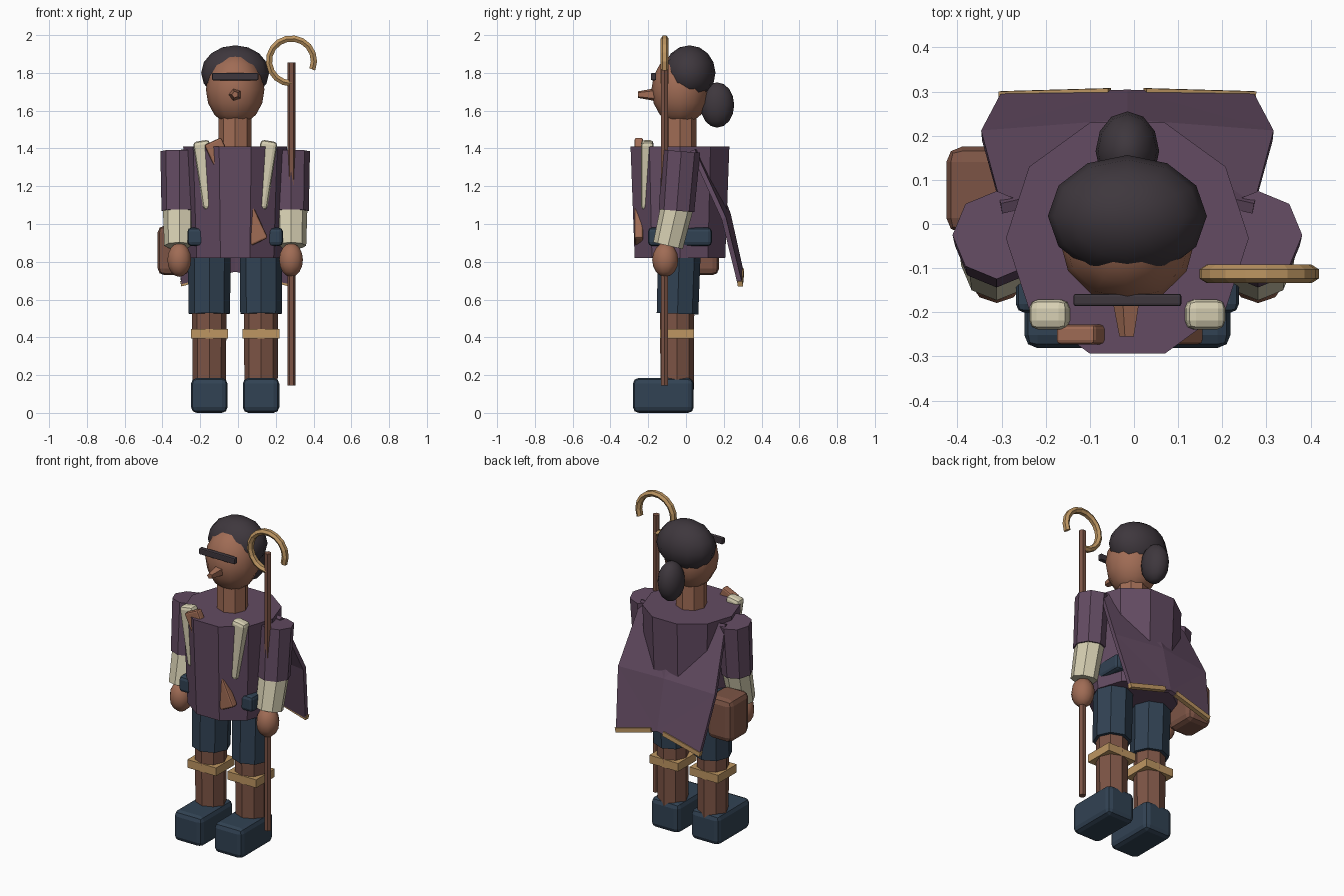
import bpy, bmesh, math
from mathutils import Vector, Matrix

if "Cube" in bpy.data.objects:
    bpy.data.objects.remove(bpy.data.objects["Cube"])

CX, CY = -0.015, -0.032          # body axis


def material(name, r, g, b):
    m = bpy.data.materials.new(name)
    lin = [((c / 255 + 0.055) / 1.055) ** 2.4 for c in (r, g, b)]
    m.diffuse_color = (*lin, 1)
    m.use_nodes = True
    m.node_tree.nodes["Principled BSDF"].inputs["Base Color"].default_value = m.diffuse_color
    return m


PURPLE = material("plum cloth", 99, 75, 98)
SKIN = material("skin", 160, 108, 85)
BROWN = material("brown", 124, 84, 69)
NAVY = material("navy", 49, 66, 83)
CREAM = material("cream linen", 214, 207, 178)
TAN = material("tan", 190, 150, 98)
DARK = material("dark hair", 62, 55, 61)


def finish(name, bm, mat, smooth=False):
    bmesh.ops.recalc_face_normals(bm, faces=bm.faces)
    me = bpy.data.meshes.new(name)
    bm.to_mesh(me)
    bm.free()
    me.materials.append(mat)
    for p in me.polygons:
        p.use_smooth = smooth
    ob = bpy.data.objects.new(name, me)
    bpy.context.collection.objects.link(ob)
    return ob


def tube(name, a, b, r1, r2, sides, mat, turn=0.0):
    """Tapered prism from a to b."""
    a, b = Vector(a), Vector(b)
    bm = bmesh.new()
    bmesh.ops.create_cone(bm, cap_ends=True, segments=sides, radius1=r1, radius2=r2,
                          depth=(b - a).length, matrix=Matrix.Rotation(turn, 4, 'Z'))
    d = (b - a).normalized()
    rot = Vector((0, 0, 1)).rotation_difference(d).to_matrix().to_4x4()
    bmesh.ops.transform(bm, matrix=Matrix.Translation((a + b) / 2) @ rot, verts=bm.verts)
    return finish(name, bm, mat)


def ball(name, c, r, mat, seg=12, rings=8):
    bm = bmesh.new()
    bmesh.ops.create_uvsphere(bm, u_segments=seg, v_segments=rings, radius=1)
    bmesh.ops.transform(bm, matrix=Matrix.Translation(c) @ Matrix.Diagonal((*r, 1)), verts=bm.verts)
    return finish(name, bm, mat, True)


def box(name, c, size, mat, bevel=0.0, rot_y=0.0):
    bm = bmesh.new()
    bmesh.ops.create_cube(bm, size=1)
    bmesh.ops.transform(bm, matrix=Matrix.Diagonal((*size, 1)), verts=bm.verts)
    if bevel:
        bmesh.ops.bevel(bm, geom=bm.edges[:], offset=bevel, segments=2, profile=0.5, affect='EDGES')
    bmesh.ops.transform(bm, matrix=Matrix.Translation(c) @ Matrix.Rotation(rot_y, 4, 'Y'), verts=bm.verts)
    return finish(name, bm, mat)


# Tunic, neck, belt
tube("tunic", (CX, CY, 0.82), (CX, CY, 1.41), 0.252, 0.275, 10, PURPLE, math.pi / 2)
tube("neck", (CX, CY, 1.38), (CX, CY, 1.60), 0.087, 0.087, 8, SKIN)
box("belt", (CX, CY, 0.932), (0.505, 0.338, 0.097), NAVY, 0.02)

# Head, hair, face
ball("head", (CX, -0.03, 1.712), (0.155, 0.153, 0.19), SKIN)
ball("hair", (CX, 0.018, 1.80), (0.18, 0.138, 0.146), DARK)
ball("hair_bun", (CX, 0.165, 1.63), (0.072, 0.09, 0.12), DARK)
box("eyewear", (CX, -0.172, 1.78), (0.245, 0.028, 0.038), DARK, 0.006)
tube("nose", (CX, -0.15, 1.685), (CX, -0.255, 1.685), 0.038, 0.018, 5, SKIN, math.pi / 2)

# Limbs and paired clothing
for s, side in ((-1, "left"), (1, "right")):
    ax = CX + s * 0.296
    tube(side + "_sleeve", (ax, -0.05, 1.07), (ax, -0.025, 1.385), 0.094, 0.1, 8, PURPLE)
    tube(side + "_forearm", (ax, -0.095, 0.885), (ax, -0.045, 1.10), 0.08, 0.087, 8, CREAM)
    ball(side + "_hand", (ax, -0.11, 0.81), (0.066, 0.069, 0.09), SKIN, 10, 8)

    lx = CX + s * 0.137
    tube(side + "_trouser", (lx, -0.045, 0.525), (lx, -0.035, 0.86), 0.11, 0.113, 8, NAVY)
    tube(side + "_shin", (lx, -0.047, 0.12), (lx, -0.047, 0.56), 0.088, 0.091, 8, BROWN)
    box(side + "_knee_band", (lx, -0.047, 0.42), (0.196, 0.18, 0.05), TAN)
    box(side + "_shoe", (lx, -0.12, 0.0925), (0.193, 0.322, 0.185), NAVY, 0.03)

    box(side + "_lapel", (CX + s * 0.152, -0.205, 1.26), (0.09, 0.068, 0.365), CREAM, 0.02,
        s * math.radians(9))
    # hem trim slopes down and slightly forward towards the outside
    tube(side + "_hem_trim", (CX + s * 0.04, 0.294, 0.75), (CX + s * 0.288, 0.287, 0.683),
         0.019, 0.019, 4, TAN, math.pi / 4)

# Diagonal chest strap and side bag
box("chest_strap", (-0.01, -0.25, 1.172), (0.098, 0.045, 0.588), SKIN, 0.01, math.radians(-25))
box("side_bag", (-0.342, 0.077, 0.86), (0.166, 0.196, 0.262), BROWN, 0.035)

# Cape: three columns by three rows, thickened
bm = bmesh.new()
rows = [((0.285, 0.035, 1.39), (0, 0.10, 1.38)),
        ((0.33, 0.20, 1.03), (0, 0.225, 1.05)),
        ((0.285, 0.285, 0.685), (0, 0.292, 0.75))]
grid = []
for (ex, ey, ez), (mx, my, mz) in rows:
    grid.append([bm.verts.new((CX - ex, ey, ez)), bm.verts.new((CX, my, mz)),
                 bm.verts.new((CX + ex, ey, ez))])
for i in range(2):
    a, b = grid[i], grid[i + 1]
    bm.faces.new((a[0], a[1], b[1]))
    bm.faces.new((a[0], b[1], b[0]))
    bm.faces.new((a[2], b[1], a[1]))
    bm.faces.new((a[2], b[2], b[1]))
cape = finish("cape", bm, PURPLE)
mod = cape.modifiers.new("thickness", 'SOLIDIFY')
mod.thickness = 0.025
mod.offset = 0

# Staff and open ring crook
SX, SY = 0.283, -0.113
tube("staff", (SX, SY, 0.145), (SX, SY, 1.855), 0.021, 0.021, 6, BROWN, math.pi / 2)
bm = bmesh.new()
N, rings = 14, []
for i in range(N + 1):
    t = math.radians(-22 + 292 * i / N)
    ring = []
    for k in range(6):
        q = k * math.pi / 3
        r = 0.119 + 0.019 * math.sin(q)
        ring.append(bm.verts.new((SX + r * math.cos(t), SY + 0.021 * math.cos(q),
                                  1.863 + r * math.sin(t))))
    rings.append(ring)
for a, b in zip(rings, rings[1:]):
    for k in range(6):
        bm.faces.new((a[k], a[(k + 1) % 6], b[(k + 1) % 6], b[k]))
bm.faces.new(rings[0])
bm.faces.new(rings[-1])
finish("crook", bm, TAN)
